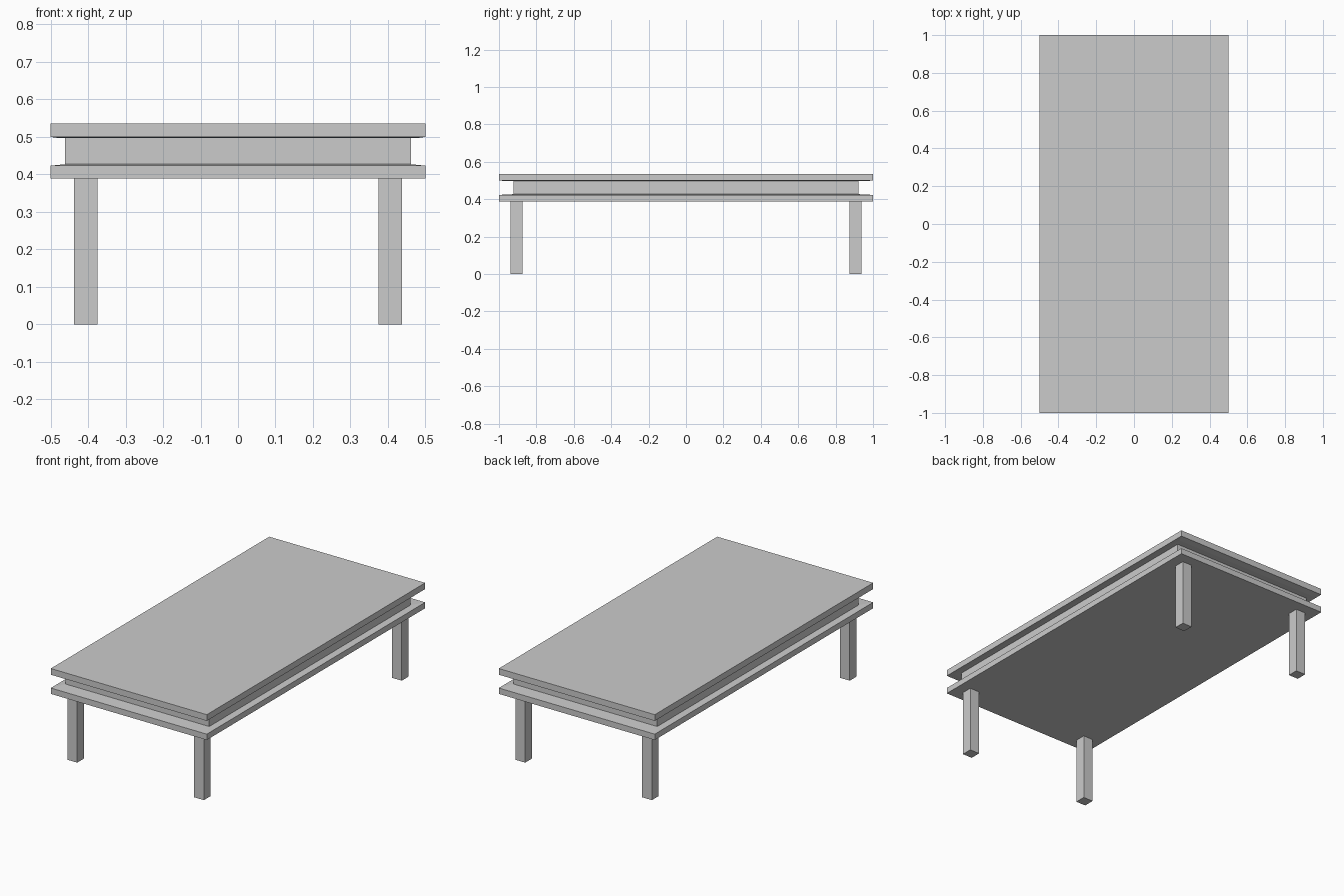
import bpy, bmesh

if "Cube" in bpy.data.objects:
    bpy.data.objects.remove(bpy.data.objects["Cube"])


def stacked_box(name, profile):
    """Rectangular solid from (half_width, z) levels; length is twice the width."""
    bm = bmesh.new()
    rings = [[bm.verts.new((sx * w, sy * w * 2, z))
              for sx, sy in ((-1, -1), (1, -1), (1, 1), (-1, 1))]
             for w, z in profile]
    for low, high in zip(rings, rings[1:]):
        for i in range(4):
            j = (i + 1) % 4
            bm.faces.new((low[i], low[j], high[j], high[i]))
    bm.faces.new(rings[0][::-1])
    bm.faces.new(rings[-1])
    return finish(name, bm)


def box(name, center, size):
    bm = bmesh.new()
    bmesh.ops.create_cube(bm, size=1)
    bmesh.ops.scale(bm, vec=size, verts=bm.verts)
    bmesh.ops.translate(bm, vec=center, verts=bm.verts)
    return finish(name, bm)


def finish(name, bm):
    mesh = bpy.data.meshes.new(name)
    bm.to_mesh(mesh)
    bm.free()
    obj = bpy.data.objects.new(name, mesh)
    bpy.context.collection.objects.link(obj)
    return obj


# Table body: lower slab, recessed apron and tabletop in one stepped profile
stacked_box("table_body", [
    (0.5, 0.389), (0.5, 0.423), (0.461, 0.427),      # lower slab
    (0.461, 0.497),                                  # recessed apron
    (0.48, 0.497), (0.5, 0.50), (0.5, 0.536),        # tabletop
])

# Four square legs
for y_name, sy in (("front", -1), ("back", 1)):
    for x_name, sx in (("left", -1), ("right", 1)):
        box(f"{y_name}_{x_name}_leg",
            (sx * 0.406, sy * 0.906, 0.1945), (0.0625, 0.0625, 0.389))
